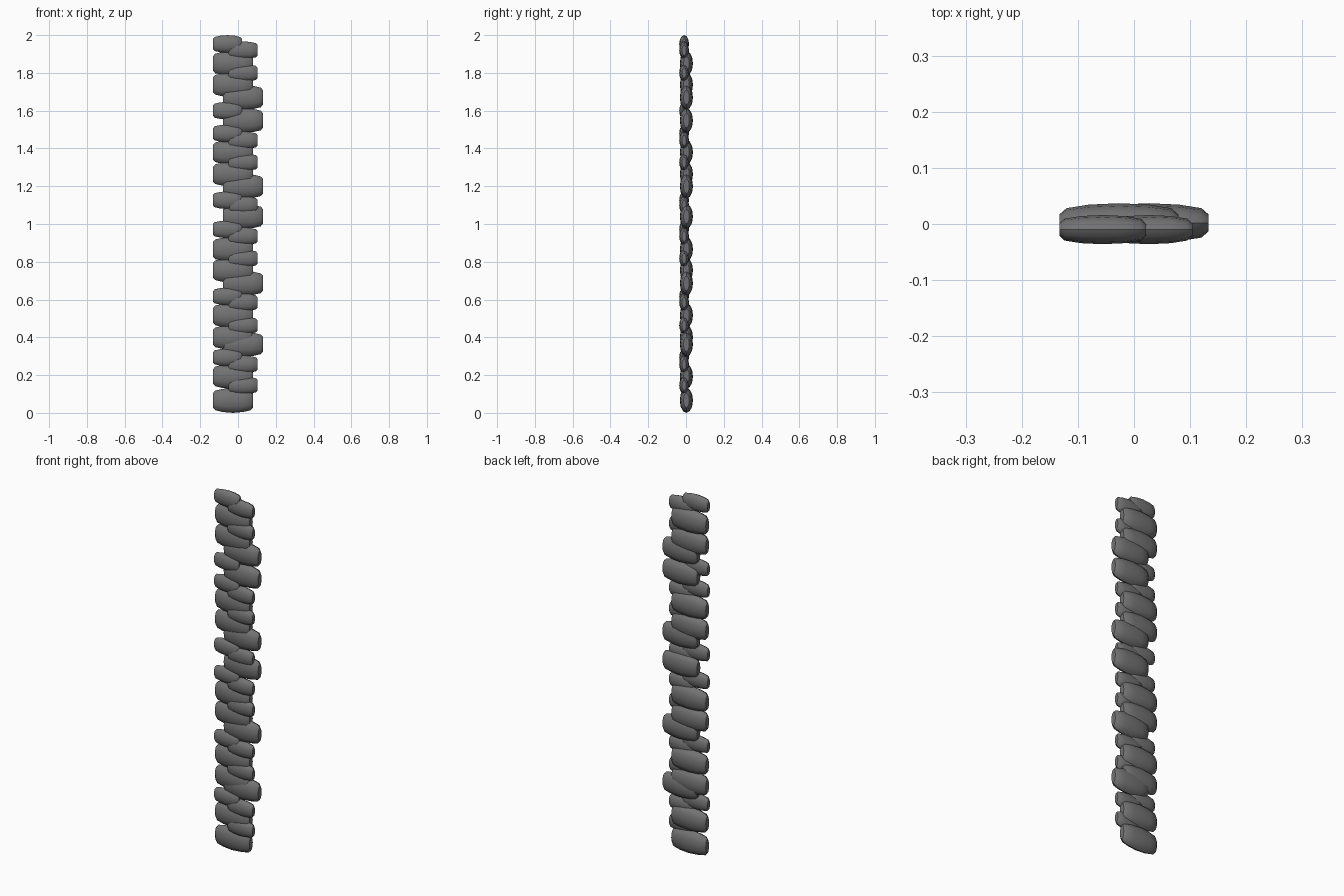
import bpy, bmesh, math

if "Cube" in bpy.data.objects:
    bpy.data.objects.remove(bpy.data.objects["Cube"])

grey = bpy.data.materials.new("dark grey")
grey.diffuse_color = (0.17, 0.17, 0.17, 1)
grey.use_nodes = True
grey.node_tree.nodes["Principled BSDF"].inputs["Base Color"].default_value = grey.diffuse_color

SIDES = 12
# barrel profile: position along length, depth ratio, height ratio
RINGS = [(-1, .43, .58), (-.88, .75, .79), (-.5, .93, .93), (0, 1, 1),
         (.5, .93, .93), (.88, .75, .79), (1, .43, .58)]


def bead(name, centre, half):
    """Flattened barrel-shaped bead lying along x."""
    bm = bmesh.new()
    loops = []
    for px, ry, rz in RINGS:
        loops.append([bm.verts.new((centre[0] + half[0] * px,
                                    centre[1] + half[1] * ry * math.sin(2 * math.pi * i / SIDES),
                                    centre[2] + half[2] * rz * math.cos(2 * math.pi * i / SIDES)))
                      for i in range(SIDES)])
    for a, b in zip(loops, loops[1:]):
        for i in range(SIDES):
            j = (i + 1) % SIDES
            bm.faces.new((a[i], a[j], b[j], b[i]))
    bm.faces.new(loops[0])
    bm.faces.new(loops[-1])
    bmesh.ops.recalc_face_normals(bm, faces=bm.faces)
    me = bpy.data.meshes.new(name)
    bm.to_mesh(me)
    bm.free()
    me.materials.append(grey)
    ob = bpy.data.objects.new(name, me)
    bpy.context.collection.objects.link(ob)
    bpy.context.view_layer.objects.active = ob
    ob.select_set(True)
    bpy.ops.object.shade_smooth_by_angle(angle=math.radians(40))
    ob.select_set(False)


BIG = (.106, .035, .066)
SMALL = (.077, .026, .047)

# bead kinds: x, y, half sizes, heights up the strand
kinds = {
    "large_left_bead": (-.027, .002, BIG,
                        [.066, .193, .40, .516, .755, .866, 1.264, 1.38, 1.737, 1.85]),
    "large_right_bead": (.027, .002, BIG,
                         [.363, .686, 1.04, 1.20, 1.548, 1.67]),
    "small_left_bead": (-.056, -.010, SMALL,
                        [.294, .617, .972, 1.126, 1.48, 1.60, 1.953]),
    "small_right_bead": (.027, -.010, SMALL,
                         [.146, .257, .463, .585, .818, .935, 1.10, 1.327, 1.443, 1.80, 1.92]),
}
for name, (x, y, half, heights) in kinds.items():
    for n, z in enumerate(heights, 1):
        bead(f"{name}_{n}", (x, y, z), half)
